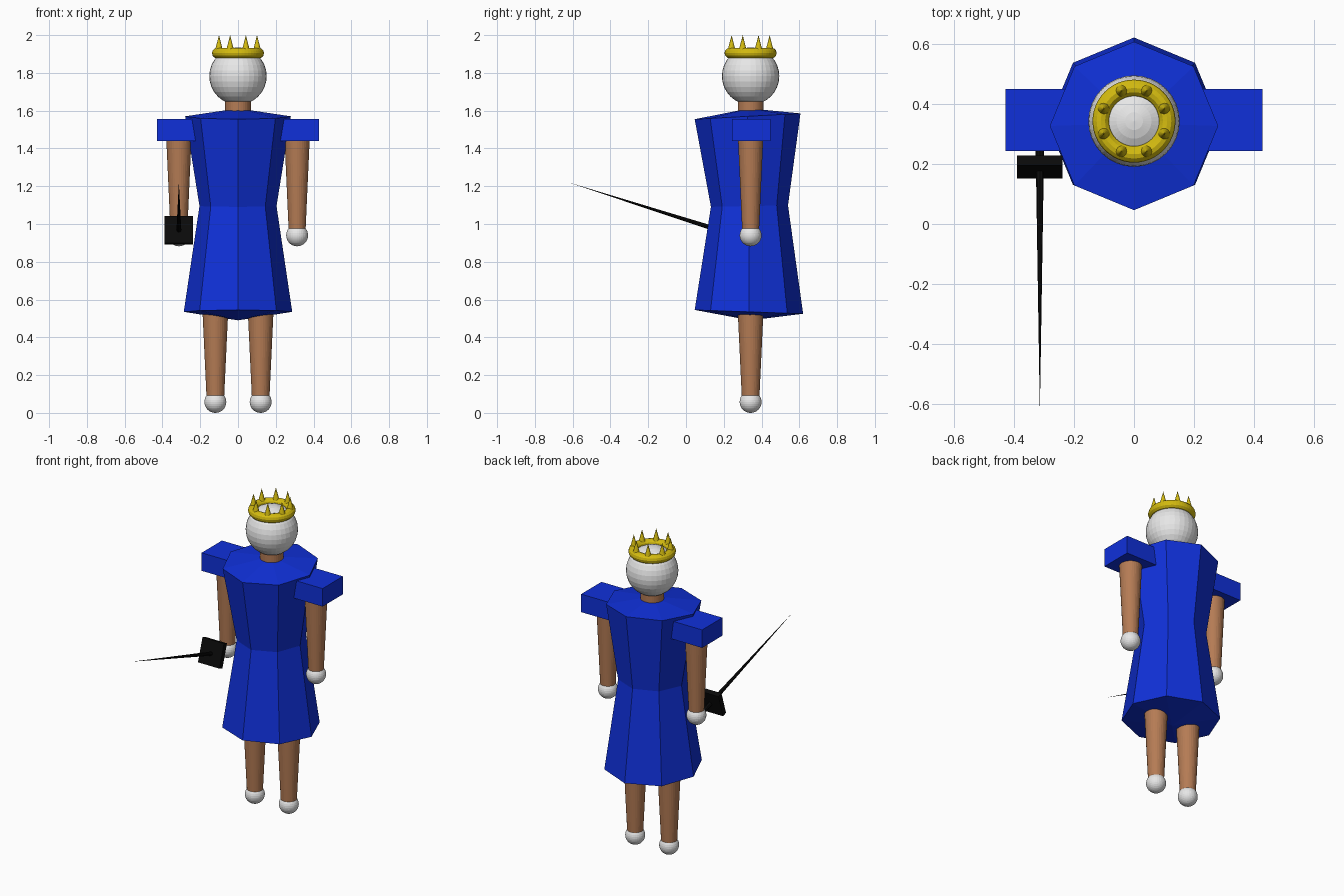
import bpy, bmesh, math
from mathutils import Vector

cube = bpy.data.objects.get("Cube")
if cube:
    bpy.data.objects.remove(cube, do_unlink=True)

CY = 0.342  # depth of the figure's axis


def material(name, rgb):
    m = bpy.data.materials.new(name)
    m.use_nodes = True
    m.diffuse_color = (*rgb, 1)
    m.node_tree.nodes["Principled BSDF"].inputs["Base Color"].default_value = (*rgb, 1)
    return m


BLUE = material("royal blue", (0.005, 0.03, 0.7))
SKIN = material("tan skin", (0.46, 0.2, 0.09))
WHITE = material("off white", (0.8, 0.8, 0.8))
GOLD = material("gold", (0.66, 0.5, 0.005))
BLACK = material("black", (0.003, 0.003, 0.003))


def finish(name, mat):
    ob = bpy.context.object
    ob.name = ob.data.name = name
    ob.data.materials.append(mat)
    return ob


def ball(name, mat, loc, r):
    bpy.ops.mesh.primitive_uv_sphere_add(segments=32, ring_count=16, radius=r, location=loc)
    return finish(name, mat)


def cone(name, mat, start, end, r1, r2, sides=32):
    a, b = Vector(start), Vector(end)
    turn = (b - a).to_track_quat("Z", "Y").to_euler()
    bpy.ops.mesh.primitive_cone_add(vertices=sides, radius1=r1, radius2=r2,
                                    depth=(b - a).length, location=(a + b) / 2, rotation=turn)
    return finish(name, mat)


def box(name, mat, loc, size, tilt=0):
    bpy.ops.mesh.primitive_cube_add(size=1, location=loc, rotation=(tilt, 0, 0))
    ob = finish(name, mat)
    ob.scale = size
    return ob


# Dress: three octagonal rings, slightly tilted, closed by shallow fans
bm = bmesh.new()
rings = []
for r, y, z, slope in ((0.287, 0.333, 0.535, -0.035), (0.204, 0.336, 1.095, 0.02),
                       (0.28, 0.326, 1.57, 0.055)):
    ring = []
    for i in range(8):
        a = math.tau * i / 8
        dy = r * math.sin(a)
        ring.append(bm.verts.new((r * math.cos(a), y + dy, z + slope * dy)))
    rings.append(ring)
hem_tip = bm.verts.new((0, CY, 0.49))
neck_tip = bm.verts.new((0, 0.335, 1.612))
for i in range(8):
    j = (i + 1) % 8
    for lo, hi in zip(rings, rings[1:]):
        bm.faces.new((lo[i], lo[j], hi[j], hi[i]))
    bm.faces.new((rings[0][j], rings[0][i], hem_tip))
    bm.faces.new((rings[-1][i], rings[-1][j], neck_tip))
mesh = bpy.data.meshes.new("dress")
bm.to_mesh(mesh)
bm.free()
mesh.materials.append(BLUE)
bpy.context.collection.objects.link(bpy.data.objects.new("dress", mesh))

# Sleeves and limbs on both sides
for side, s in (("left", 1), ("right", -1)):
    box(f"{side}_sleeve", BLUE, (s * 0.31, 0.346, 1.4975), (0.236, 0.205, 0.115))
    cone(f"{side}_arm", SKIN, (s * 0.313, CY, 0.95), (s * 0.313, CY, 1.46), 0.044, 0.067)
    ball(f"{side}_hand", WHITE, (s * 0.313, CY, 0.94), 0.058)
    cone(f"{side}_leg", SKIN, (s * 0.12, CY, 0.07), (s * 0.12, CY, 0.58), 0.046, 0.07)
    ball(f"{side}_foot", WHITE, (s * 0.12, CY, 0.058), 0.058)

# Neck and head
cone("neck", SKIN, (0, CY, 1.56), (0, CY, 1.7), 0.068, 0.068)
ball("head", WHITE, (0, CY, 1.783), 0.152)

# Crown with a ring of spikes
bpy.ops.mesh.primitive_torus_add(location=(0, CY, 1.905), major_radius=0.11, minor_radius=0.028,
                                 major_segments=48, minor_segments=12)
finish("crown_band", GOLD)
for i in range(8):
    a = math.tau * (i + 0.5) / 8
    x, y = 0.109 * math.cos(a), CY + 0.109 * math.sin(a)
    cone(f"crown_spike_{i + 1}", GOLD, (x, y, 1.915), (x, y, 2.0), 0.022, 0, 16)

# Thin sword with a square guard, held forward in the right hand
cone("sword_blade", BLACK, (-0.313, CY, 0.914), (-0.313, -0.628, 1.222), 0.0155, 0, 8)
box("sword_guard", BLACK, (-0.313, 0.189, 0.967), (0.152, 0.032, 0.15), -math.atan(0.32))
